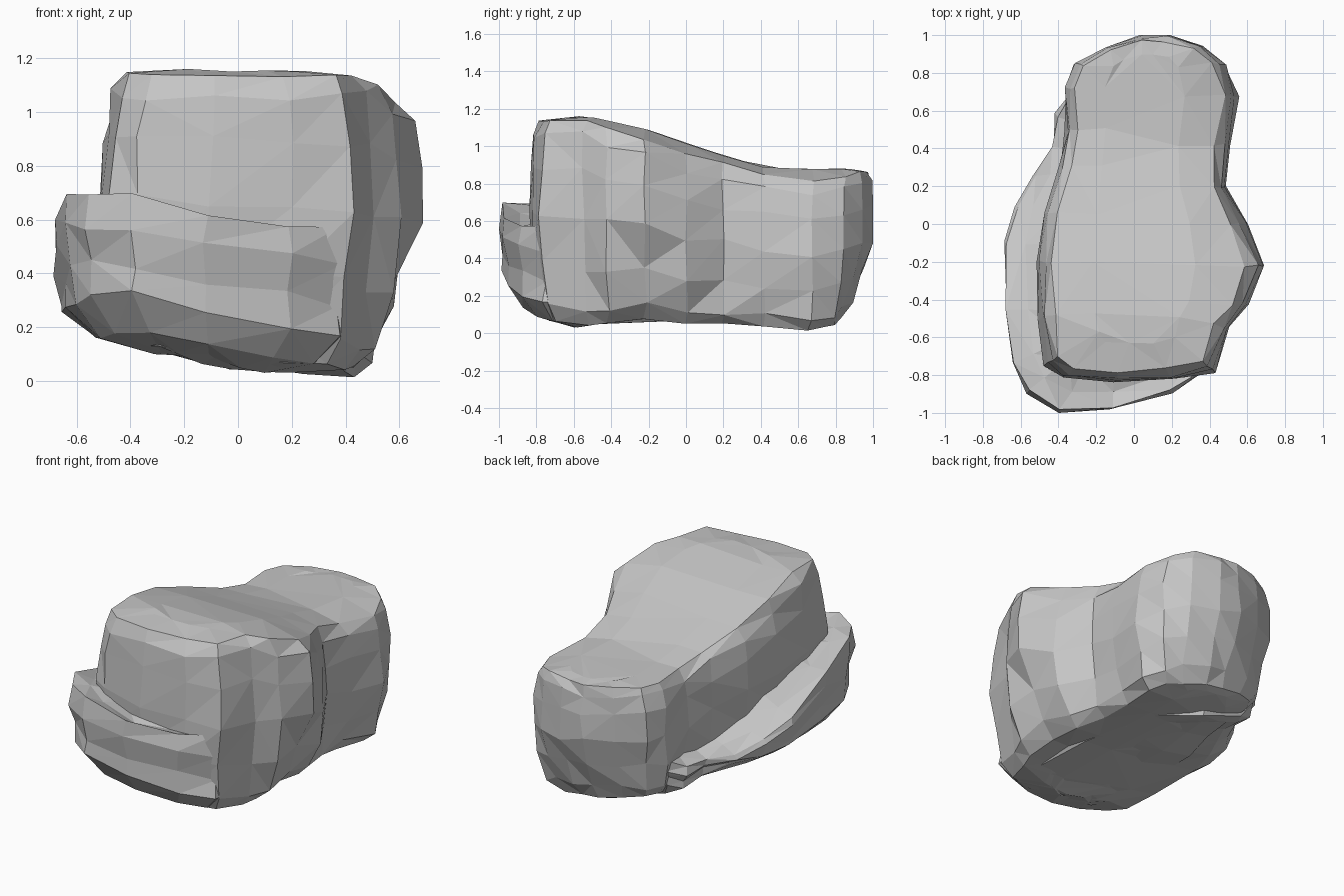
import bpy, bmesh, random
from mathutils import Vector

random.seed(4)
cube = bpy.data.objects.get("Cube")
if cube:
    bpy.data.objects.remove(cube, do_unlink=True)

stone = bpy.data.materials.new("grey_stone")
stone.use_nodes = True
GREY = (0.57, 0.57, 0.57, 1)
stone.diffuse_color = GREY
stone.node_tree.nodes["Principled BSDF"].inputs["Base Color"].default_value = GREY


def interp(points, v):
    """Piecewise linear lookup."""
    if v <= points[0][0]:
        return points[0][1]
    for (a, p), (b, q) in zip(points, points[1:]):
        if v <= b:
            return p + (q - p) * (v - a) / (b - a)
    return points[-1][1]


def underside(x, y):
    """Ground side, rising towards the shelf and its back end."""
    dip = interp([(-1, .14), (-.88, .11), (-.6, .03), (-.25, .08), (0, .055),
                  (.4, .045), (.57, 0), (.82, .05), (.9, .09)], y)
    return dip + .19 * max(.05 - x, 0) + .14 * max(y, 0) * max(.3 - x, 0)


# Undercut limits by height: left flank and back
FLANK = [(0, .42), (.08, .5), (.28, .57), (.5, .7)]
BACK = [(0, .86), (.08, .9), (.28, .95), (.5, 1)]


def rock(name, outline, levels, spine, top):
    """Stack scaled copies of a plan outline between the underside and the top."""
    bm = bmesh.new()
    cx, y0, y1 = spine
    rings = []
    for t, s in levels:
        ring = []
        for px, py in outline:
            core = Vector((cx, min(max(py, y0), y1)))
            p = core + (Vector((px, py)) - core) * s
            over = max(0, p.y - .6) / .4
            p.x = min(p.x, interp(FLANK, t))
            p.y = p.y if over == 0 else .6 + over * (interp(BACK, t) - .6)
            low, high = underside(p.x, p.y), top(p.x, p.y)
            j = [random.uniform(-.012, .012) for _ in range(3)]
            z = low + (high - low) * t + j[2] * (2 if 0 < t < 1 else .4)
            ring.append(bm.verts.new((p.x + j[0], min(max(p.y + j[1], -1), 1), max(z, 0))))
        rings.append(ring)
    n = len(outline)
    for a, b in zip(rings, rings[1:]):
        for i in range(n):
            k = (i + 1) % n
            bm.faces.new((a[i], a[k], b[k], b[i]))
    bm.faces.new(rings[0][::-1])
    bm.faces.new(rings[-1])
    bmesh.ops.triangulate(bm, faces=bm.faces[:])
    bmesh.ops.recalc_face_normals(bm, faces=bm.faces[:])
    mesh = bpy.data.meshes.new(name)
    bm.to_mesh(mesh)
    bm.free()
    mesh.materials.append(stone)
    ob = bpy.data.objects.new(name, mesh)
    bpy.context.collection.objects.link(ob)
    return ob


# Tall block with a sloping top and a bulge on its left flank
block_outline = [
    (-.38, -.82), (-.1, -.84), (.2, -.83), (.42, -.78), (.5, -.55), (.6, -.42),
    (.69, -.22), (.6, 0), (.49, .2), (.5, .42), (.55, .68), (.49, .85),
    (.36, .94), (.18, 1), (.04, 1), (-.16, .93), (-.31, .85), (-.37, .72),
    (-.36, .5), (-.4, .3), (-.48, .05), (-.51, -.2), (-.5, -.5), (-.47, -.74)]
block_slope = [(-.8, 1.13), (-.55, 1.16), (-.25, 1.1), (.05, 1), (.35, .9),
               (.55, .87), (.8, .88), (1, .86)]


def block_top(x, y):
    return interp(block_slope, y) - interp([(-.2, .2), (.2, .5)], y) * max(x - .34, 0)


block = rock("boulder", block_outline,
             [(0, .4), (0, .78), (.08, .89), (.28, .95), (.52, 1), (.76, .98),
              (.93, .94), (1, .85), (1, .45)],
             (.04, -.45, .82), block_top)

# Low shelf wrapping the front and the right flank, falling away to the back
shelf_outline = [
    (-.4, -1), (-.12, -.98), (.2, -.89), (.4, -.77), (.44, -.5), (.4, -.1),
    (.3, .4), (0, .65), (-.34, .7), (-.41, .58), (-.43, .41), (-.53, .26), (-.63, .1),
    (-.69, -.1), (-.68, -.45), (-.64, -.74), (-.56, -.89)]
shelf_slope = [(-1, .7), (-.7, .69), (-.4, .58), (-.1, .43), (.33, .26), (.8, .33)]
shelf_edge = [(0, -.66), (.3, -.5), (.6, -.41)]


def shelf_top(x, y):
    """Rim height, falling across the front and banked up against the block."""
    fall = .3 * min(max(x + .4, 0), .4) if y < -.6 else 0
    bank = interp([(-.6, 0), (-.3, .7)], y) * min(max(x - interp(shelf_edge, y), 0), .2)
    return interp(shelf_slope, y) - fall + bank


shelf = rock("shelf", shelf_outline,
             [(0, .4), (0, .76), (.2, .95), (.45, .95), (.75, 1), (1, .98),
              (.96, .8), (.96, .5)],
             (-.1, -.5, .4), shelf_top)

# Fuse both masses into one stone
union = block.modifiers.new("fuse", "BOOLEAN")
union.operation = "UNION"
union.object = shelf
bpy.context.view_layer.objects.active = block
block.select_set(True)
bpy.ops.object.modifier_apply(modifier=union.name)
bpy.data.objects.remove(shelf, do_unlink=True)
for poly in block.data.polygons:
    poly.use_smooth = False
